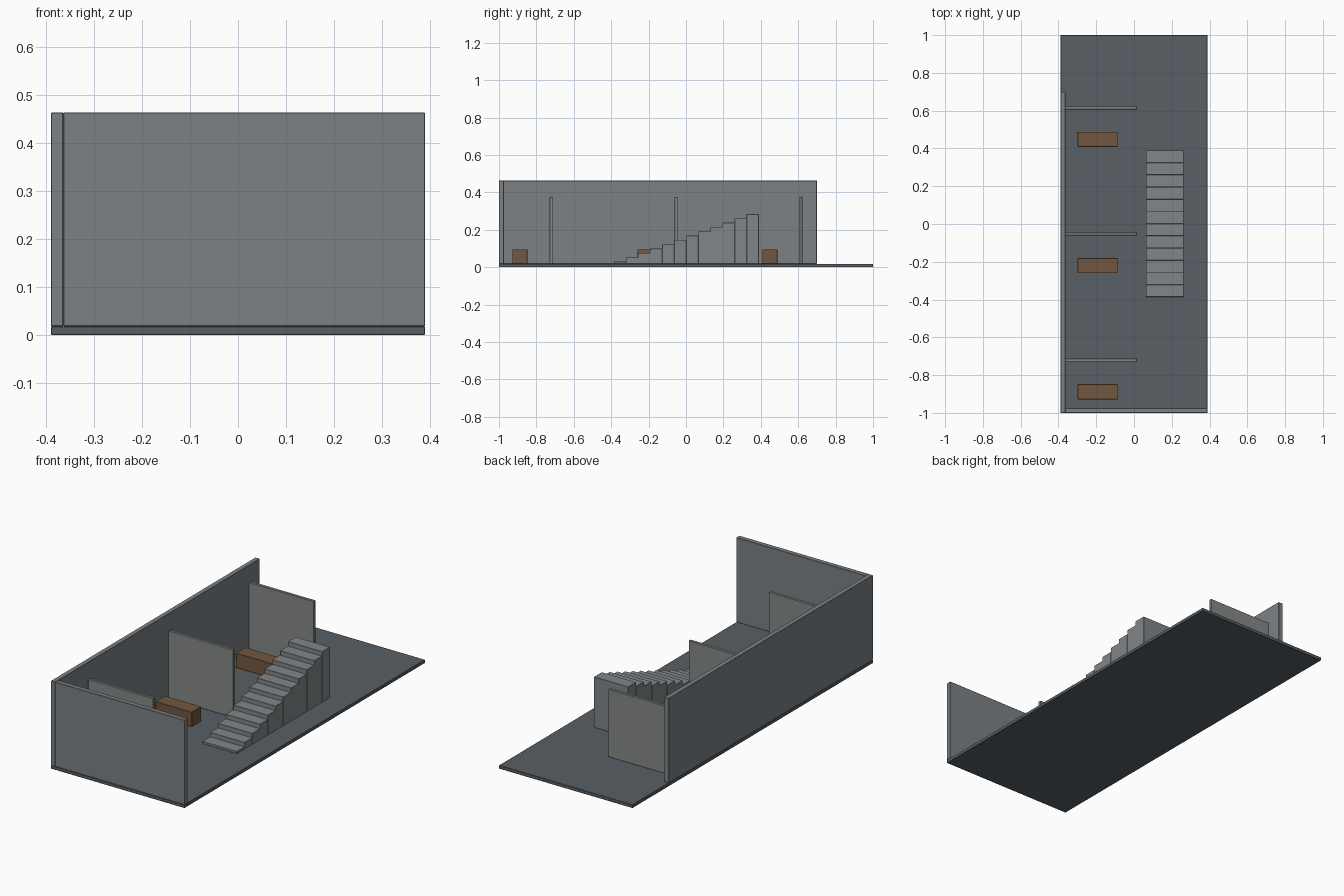
import bpy

if "Cube" in bpy.data.objects:
    bpy.data.objects.remove(bpy.data.objects["Cube"])


def material(name, color):
    m = bpy.data.materials.new(name)
    m.diffuse_color = (*color, 1)
    m.use_nodes = True
    m.node_tree.nodes["Principled BSDF"].inputs["Base Color"].default_value = m.diffuse_color
    return m


floor_mat = material("dark_floor", (0.10, 0.115, 0.13))
wall_mat = material("wall_grey", (0.20, 0.22, 0.235))
panel_mat = material("panel_grey", (0.24, 0.25, 0.25))
step_mat = material("step_grey", (0.22, 0.24, 0.255))
wood_mat = material("brown_wood", (0.17, 0.095, 0.05))


def box(name, x, y, z, mat, bevel=0.0015):
    """Lightly bevelled box from its min/max ranges on each axis."""
    bpy.ops.mesh.primitive_cube_add(
        size=1, location=[(a + b) / 2 for a, b in (x, y, z)])
    ob = bpy.context.object
    ob.name = name
    ob.scale = [b - a for a, b in (x, y, z)]
    bpy.ops.object.transform_apply(location=False, rotation=False, scale=True)
    mod = ob.modifiers.new("edge_bevel", 'BEVEL')
    mod.width = bevel
    mod.segments = 1
    ob.data.materials.append(mat)
    return ob


FLOOR_TOP = 0.018
WALL_TOP = 0.463

# Floor slab and the two outer walls
box("floor", (-0.389, 0.389), (-1, 1), (0, FLOOR_TOP), floor_mat)
box("left_wall", (-0.389, -0.363), (-1, 0.70), (FLOOR_TOP, WALL_TOP), wall_mat)
box("front_wall", (-0.363, 0.389), (-1, -0.974), (FLOOR_TOP, WALL_TOP), wall_mat)

# Partitions along the left wall, each with a wooden bench in front
for i in range(3):
    y = -0.721 + i * 0.668
    box(f"partition_{i + 1}", (-0.363, 0.016), (y - 0.008, y + 0.008),
        (FLOOR_TOP, 0.375), panel_mat)
    box(f"bench_{i + 1}", (-0.298, -0.087), (y - 0.207, y - 0.127),
        (FLOOR_TOP, 0.095), wood_mat)

# Staircase of solid blocks rising towards the back
STEPS = 12
RUN = 0.0646
for i in range(STEPS):
    y = -0.386 + i * RUN
    box(f"step_{i + 1}", (0.063, 0.263), (y, y + RUN),
        (FLOOR_TOP, 0.030 + i * 0.0231), step_mat, 0.001)
